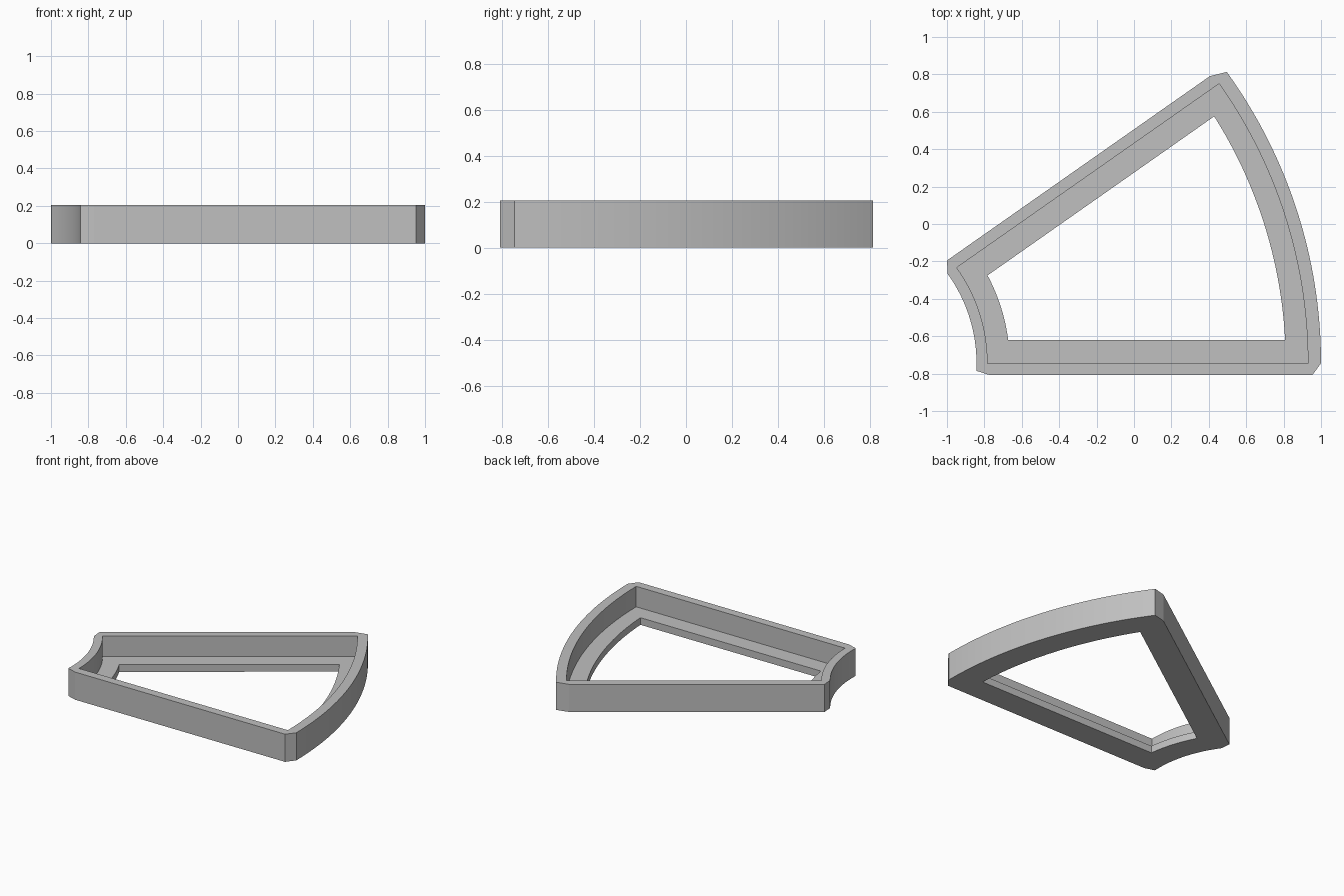
import bpy, bmesh
from math import sin, cos, radians

cube = bpy.data.objects.get("Cube")
if cube:
    bpy.data.objects.remove(cube, do_unlink=True)

CX, CY = -1.66, -0.745   # shared centre of both arcs
SEGMENTS = 32
HEIGHT, LEDGE = 0.205, 0.053


def arc(radius, start, end):
    pts = []
    for i in range(SEGMENTS + 1):
        a = radians(start + (end - start) * i / SEGMENTS)
        pts.append((CX + radius * cos(a), CY + radius * sin(a)))
    return pts


def outline(big, small, chamfers=None):
    """Closed sector outline; plain corners repeat so every loop matches."""
    a, b = arc(*big), arc(*small)
    c = chamfers or (a[-1], b[0], b[-1], a[0])
    return a + [c[0], c[1]] + b + [c[2], c[3]]


# Outlines: chamfered outside, inner wall face, central opening
outside = outline((2.66, 0, 35.85), (0.818, 35.7, -2.8),
                  ((0.405, 0.79), (-1.0, -0.195), (-0.77, -0.808), (0.953, -0.808)))
wall = outline((2.59, 0, 35.25), (0.877, 35.7, 0))
opening = outline((2.471, 2.9, 32.3), (0.995, 28.2, 7.2))

# Sweep the stepped section around the frame
section = [(outside, 0), (outside, HEIGHT), (wall, HEIGHT),
           (wall, LEDGE), (opening, LEDGE), (opening, 0)]
bm = bmesh.new()
loops = [[bm.verts.new((x, y, z)) for x, y in pts] for pts, z in section]
count = len(outside)
for k, lower in enumerate(loops):
    upper = loops[(k + 1) % len(loops)]
    for i in range(count):
        j = (i + 1) % count
        bm.faces.new((lower[i], lower[j], upper[j], upper[i]))
bmesh.ops.remove_doubles(bm, verts=bm.verts[:], dist=0.0005)
bmesh.ops.recalc_face_normals(bm, faces=bm.faces[:])

mesh = bpy.data.meshes.new("sector_frame")
bm.to_mesh(mesh)
bm.free()
frame = bpy.data.objects.new("sector_frame", mesh)
bpy.context.collection.objects.link(frame)

# Plain grey material
grey = bpy.data.materials.new("plain grey")
grey.use_nodes = True
colour = (0.53, 0.53, 0.53, 1)
grey.diffuse_color = colour
grey.node_tree.nodes["Principled BSDF"].inputs["Base Color"].default_value = colour
mesh.materials.append(grey)

# Smooth arcs with crisp edges
bpy.ops.object.select_all(action="DESELECT")
frame.select_set(True)
bpy.context.view_layer.objects.active = frame
bpy.ops.object.shade_smooth_by_angle(angle=radians(15))
